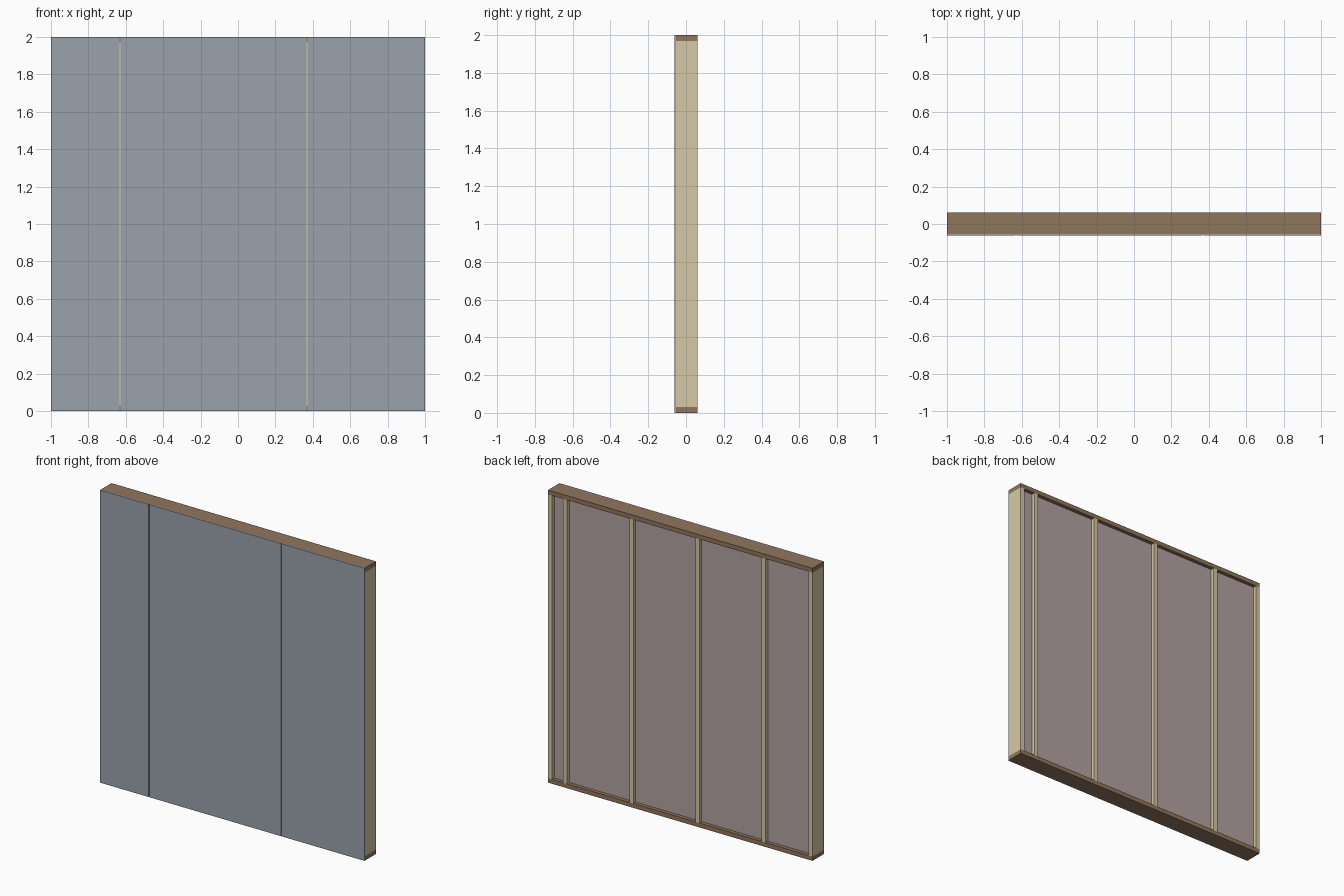
import bpy

if "Cube" in bpy.data.objects:
    bpy.data.objects.remove(bpy.data.objects["Cube"])

LENGTH, HEIGHT, DEPTH = 2.0, 2.0, 0.124
T = 0.03            # timber thickness
SKIN = 0.008        # front panel thickness
RECESS = 0.025      # insulation set back from the rear face
SEAM = 0.005        # gap between front panels
Y0, Y1 = -DEPTH / 2, DEPTH / 2
YF = Y0 + SKIN      # front of the timber frame


def material(name, rgb):
    m = bpy.data.materials.new(name)
    m.diffuse_color = (*rgb, 1)
    m.use_nodes = True
    m.node_tree.nodes["Principled BSDF"].inputs["Base Color"].default_value = m.diffuse_color
    return m


stud_mat = material("pale_timber", (0.68, 0.58, 0.38))
plate_mat = material("brown_timber", (0.28, 0.18, 0.11))
panel_mat = material("blue_grey_board", (0.32, 0.36, 0.41))
fill_mat = material("pink_insulation", (0.45, 0.36, 0.36))


def box(name, x, y, z, mat):
    """Box from (min, max) ranges on each axis."""
    bpy.ops.mesh.primitive_cube_add(
        size=1, location=[(r[0] + r[1]) / 2 for r in (x, y, z)])
    ob = bpy.context.object
    ob.name = name
    ob.scale = [r[1] - r[0] for r in (x, y, z)]
    bpy.ops.object.transform_apply(location=False, rotation=False, scale=True)
    ob.data.materials.append(mat)
    return ob


# Bottom and top plates
half = LENGTH / 2
box("bottom_plate", (-half, half), (YF, Y1), (0, T), plate_mat)
box("top_plate", (-half, half), (YF, Y1), (HEIGHT - T, HEIGHT), plate_mat)

# Studs: two ends plus a regular half-unit spacing
centres = [-half + T / 2, -0.63, -0.13, 0.37, 0.87, half - T / 2]
for i, c in enumerate(centres):
    box(f"stud_{i + 1}", (c - T / 2, c + T / 2), (YF, Y1),
        (T, HEIGHT - T), stud_mat)

# Insulation filling each bay between studs
for i, (a, b) in enumerate(zip(centres, centres[1:])):
    box(f"insulation_{i + 1}", (a + T / 2, b - T / 2), (YF, Y1 - RECESS),
        (T, HEIGHT - T), fill_mat)

# Front boards, butted with narrow seams over the studs
edges = [-half, -0.63, 0.37, half]
for i, (a, b) in enumerate(zip(edges, edges[1:])):
    left = a if i == 0 else a + SEAM / 2
    right = b if i == len(edges) - 2 else b - SEAM / 2
    box(f"front_board_{i + 1}", (left, right), (Y0, YF), (0, HEIGHT), panel_mat)
